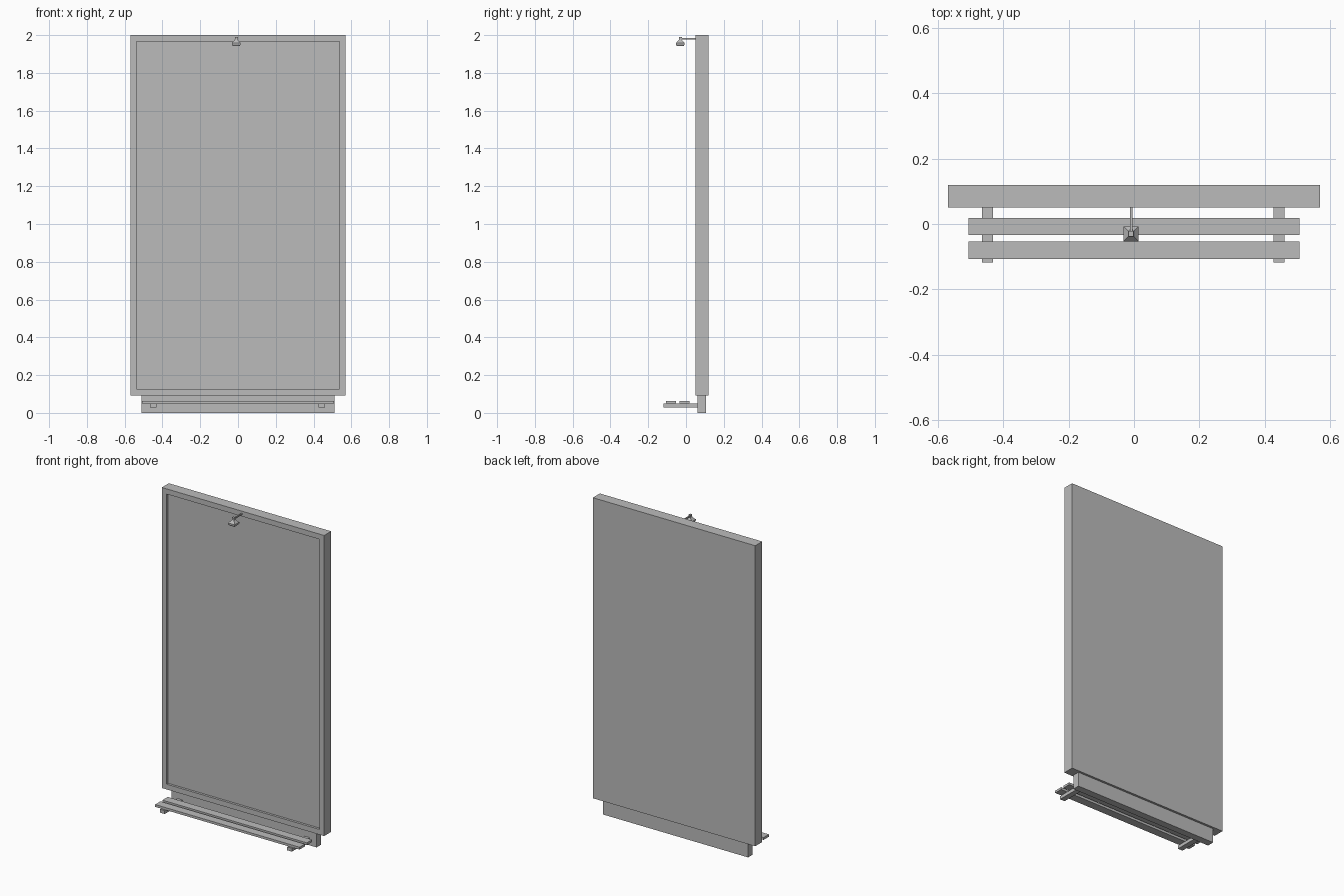
import bpy, bmesh

cube = bpy.data.objects.get("Cube")
if cube:
    bpy.data.objects.remove(cube, do_unlink=True)

grey = bpy.data.materials.new("plain grey")
grey.use_nodes = True
GREY = (0.5, 0.5, 0.5, 1)
grey.diffuse_color = GREY
grey.node_tree.nodes["Principled BSDF"].inputs["Base Color"].default_value = GREY


def finish(name, bm):
    bmesh.ops.recalc_face_normals(bm, faces=bm.faces)
    mesh = bpy.data.meshes.new(name)
    bm.to_mesh(mesh)
    bm.free()
    mesh.materials.append(grey)
    obj = bpy.data.objects.new(name, mesh)
    bpy.context.collection.objects.link(obj)
    return obj


def box_mesh(x, y, z):
    bm = bmesh.new()
    bmesh.ops.create_cube(bm, size=1)
    for v in bm.verts:
        v.co = [r[0] if c < 0 else r[1] for c, r in zip(v.co, (x, y, z))]
    return bm


def box(name, x, y, z):
    return finish(name, box_mesh(x, y, z))


# Display board with a recessed front panel
bm = box_mesh((-0.57, 0.57), (0.05, 0.12), (0.092, 2.0))
bm.normal_update()
front = min(bm.faces, key=lambda f: f.calc_center_median().y)
bmesh.ops.inset_region(bm, faces=[front], thickness=0.047)
rim = bmesh.ops.extrude_face_region(bm, geom=[front])["geom"]
bmesh.ops.translate(bm, verts=[v for v in rim if isinstance(v, bmesh.types.BMVert)],
                    vec=(0, 0.015, 0))
if front.is_valid:
    bmesh.ops.delete(bm, geom=[front], context="FACES_ONLY")
finish("display_board", bm)

# Plinth under the board
box("plinth", (-0.51, 0.51), (0.06, 0.106), (0, 0.092))

# Slatted shelf and its two brackets
box("front_slat", (-0.507, 0.507), (-0.107, -0.054), (0.049, 0.064))
box("rear_slat", (-0.507, 0.507), (-0.034, 0.019), (0.049, 0.064))
for side, x in (("right", -0.449), ("left", 0.444)):
    box(side + "_bracket", (x - 0.017, x + 0.017), (-0.118, 0.06), (0.028, 0.049))

# Lamp arm
LX, LY = -0.009, -0.03
box("lamp_arm", (LX - 0.004, LX + 0.004), (LY, 0.055), (1.978, 1.986))

# Square lamp shade with a narrow neck, as stacked square rings
bm = bmesh.new()
rings = []
for half, z in ((0.018, 1.942), (0.023, 1.95), (0.023, 1.958),
                (0.01, 1.972), (0.008, 1.976), (0.008, 1.991)):
    rings.append([bm.verts.new((LX + sx * half, LY + sy * half, z))
                  for sx, sy in ((-1, -1), (1, -1), (1, 1), (-1, 1))])
for low, high in zip(rings, rings[1:]):
    for i in range(4):
        j = (i + 1) % 4
        bm.faces.new((low[i], low[j], high[j], high[i]))
bm.faces.new(rings[0][::-1])
bm.faces.new(rings[-1])
finish("lamp_shade", bm)
